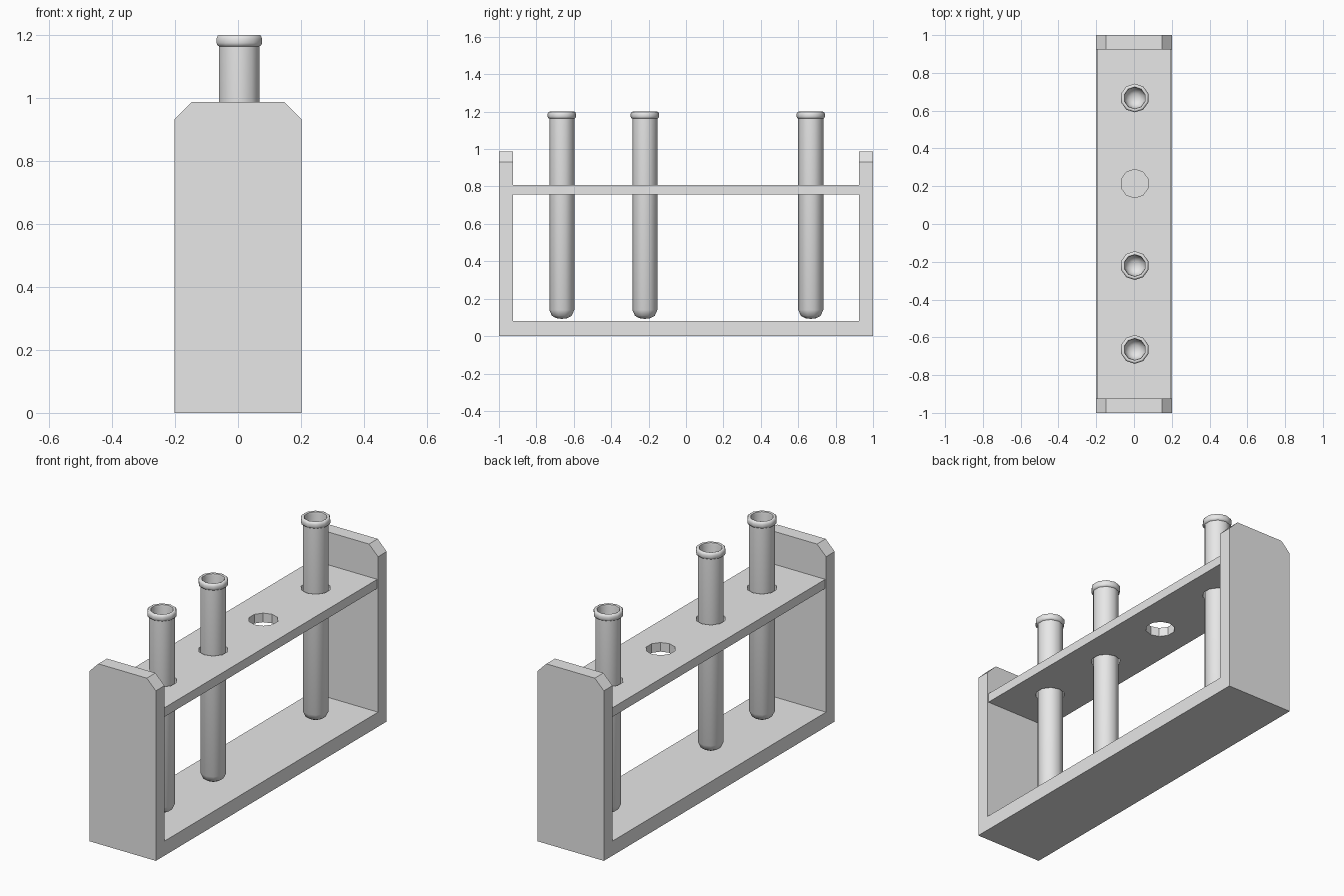
import bpy, bmesh, math
from mathutils import Vector

cube = bpy.data.objects.get("Cube")
if cube:
    bpy.data.objects.remove(cube, do_unlink=True)

SIDES = 10
CENTRE_X = 0.004
HOLES = {"front": -0.664, "middle": -0.22, "empty": 0.214, "back": 0.667}

grey = bpy.data.materials.new("light_grey")
grey.use_nodes = True
colour = (0.8, 0.8, 0.8, 1)
grey.diffuse_color = colour
grey.node_tree.nodes["Principled BSDF"].inputs["Base Color"].default_value = colour


def make_object(name, bm):
    bmesh.ops.recalc_face_normals(bm, faces=bm.faces)
    mesh = bpy.data.meshes.new(name)
    bm.to_mesh(mesh)
    bm.free()
    mesh.materials.append(grey)
    obj = bpy.data.objects.new(name, mesh)
    bpy.context.collection.objects.link(obj)
    return obj


def select_only(obj):
    bpy.ops.object.select_all(action='DESELECT')
    obj.select_set(True)
    bpy.context.view_layer.objects.active = obj


def extrude_profile(bm, points, offset):
    face = bm.faces.new([bm.verts.new(p) for p in points])
    extruded = bmesh.ops.extrude_face_region(bm, geom=[face])
    moved = [v for v in extruded["geom"] if isinstance(v, bmesh.types.BMVert)]
    bmesh.ops.translate(bm, verts=moved, vec=offset)


def ring(radius, y, z):
    # Decagon with a corner pointing along y
    step = math.tau / SIDES
    return [(CENTRE_X + radius * math.sin(i * step), y + radius * math.cos(i * step), z)
            for i in range(SIDES)]


# Frame: a U-shaped profile swept across x, with chamfered top corners
half, top, inner, floor = 0.202, 0.987, 0.925, 0.08
profile = [(-1, 0), (1, 0), (1, top), (inner, top),
           (inner, floor), (-inner, floor), (-inner, top), (-1, top)]
bm = bmesh.new()
extrude_profile(bm, [(-half, y, z) for y, z in profile], (2 * half, 0, 0))
corners = [e for e in bm.edges
           if all(v.co.z > 0.9 for v in e.verts)
           and abs(e.verts[0].co.x - e.verts[1].co.x) < 0.001]
bmesh.ops.bevel(bm, geom=corners, offset=0.055, segments=1, affect='EDGES')
make_object("frame", bm)

# Shelf with four holes cut through it
bm = bmesh.new()
w, z0, z1 = 0.197, 0.757, 0.807
extrude_profile(bm, [(-w, -inner, z0), (w, -inner, z0), (w, inner, z0), (-w, inner, z0)],
                (0, 0, z1 - z0))
shelf = make_object("shelf", bm)

bm = bmesh.new()
for y in HOLES.values():
    extrude_profile(bm, ring(0.075, y, z0 - 0.1), (0, 0, 0.3))
cutter = make_object("hole_cutter", bm)
cutter.hide_render = True

cut = shelf.modifiers.new("holes", 'BOOLEAN')
cut.operation = 'DIFFERENCE'
cut.solver = 'EXACT'
cut.object = cutter
select_only(shelf)
bpy.ops.object.modifier_apply(modifier=cut.name)
bpy.data.objects.remove(cutter, do_unlink=True)

# Tubes: outer wall, rolled lip and inner wall spun as one profile
wall = [(0, 0.092), (0.03, 0.096), (0.053, 0.109), (0.067, 0.14), (0.067, 1.163),
        (0.073, 1.166), (0.076, 1.174), (0.076, 1.188), (0.072, 1.197), (0.066, 1.2),
        (0.058, 1.197), (0.056, 1.185), (0.056, 0.15), (0.044, 0.122), (0.025, 0.109),
        (0, 0.106)]


def tube(name, y):
    bm = bmesh.new()
    verts = [bm.verts.new((CENTRE_X, y + r, z)) for r, z in wall]
    edges = [bm.edges.new(pair) for pair in zip(verts, verts[1:])]
    bmesh.ops.spin(bm, geom=verts + edges, cent=Vector((CENTRE_X, y, 0)), axis=(0, 0, 1),
                   angle=math.tau, steps=SIDES)
    bmesh.ops.remove_doubles(bm, verts=bm.verts, dist=0.0005)
    obj = make_object(name, bm)
    select_only(obj)
    bpy.ops.object.shade_smooth_by_angle(angle=math.radians(50))


for place, y in HOLES.items():
    if place != "empty":
        tube(place + "_tube", y)
